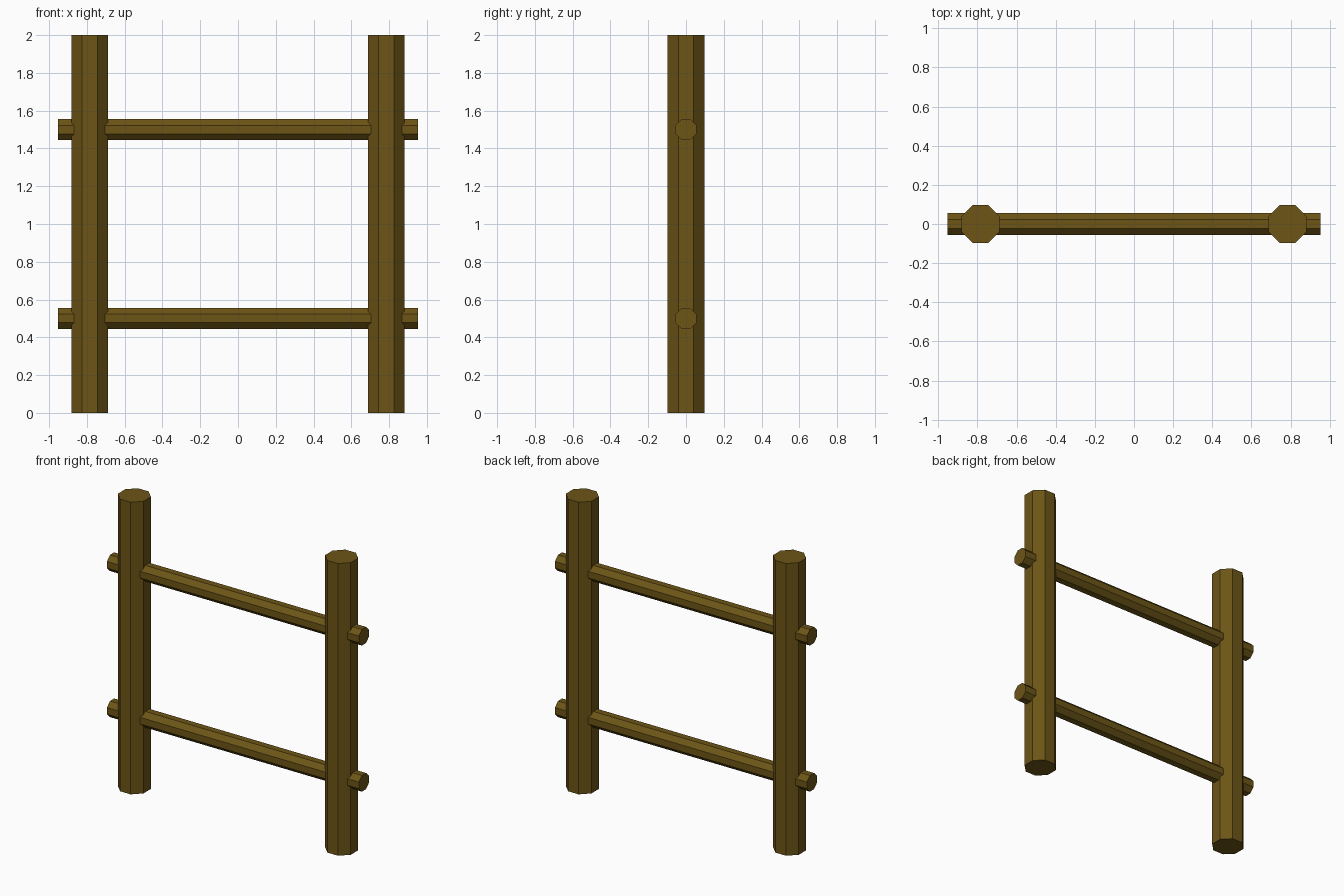
import bpy
from math import pi, cos

if "Cube" in bpy.data.objects:
    bpy.data.objects.remove(bpy.data.objects["Cube"])

SIDES = 8
wood = bpy.data.materials.new("dark_wood")
wood.diffuse_color = (0.15, 0.09, 0.008, 1)
wood.use_nodes = True
wood.node_tree.nodes["Principled BSDF"].inputs["Base Color"].default_value = wood.diffuse_color


def pole(name, centre, length, half_width, along_x=False):
    """Octagonal pole with its flat sides facing the axes."""
    bpy.ops.mesh.primitive_cylinder_add(
        vertices=SIDES, radius=half_width / cos(pi / SIDES), depth=length)
    ob = bpy.context.object
    ob.name = name
    # half-step turn puts flats (not corners) on the axes
    ob.rotation_euler = (0, 0, pi / SIDES)
    bpy.ops.object.transform_apply(location=False, rotation=True, scale=False)
    if along_x:
        ob.rotation_euler = (0, pi / 2, 0)
    ob.location = centre
    ob.data.materials.append(wood)
    return ob


# Upright posts
for side, x in (("left", -0.785), ("right", 0.785)):
    pole(side + "_post", (x, 0, 1), 2.0, 0.097)

# Cross rails passing through both posts
for level, z in (("lower", 0.5), ("upper", 1.5)):
    pole(level + "_rail", (0, 0, z), 1.908, 0.055, along_x=True)
